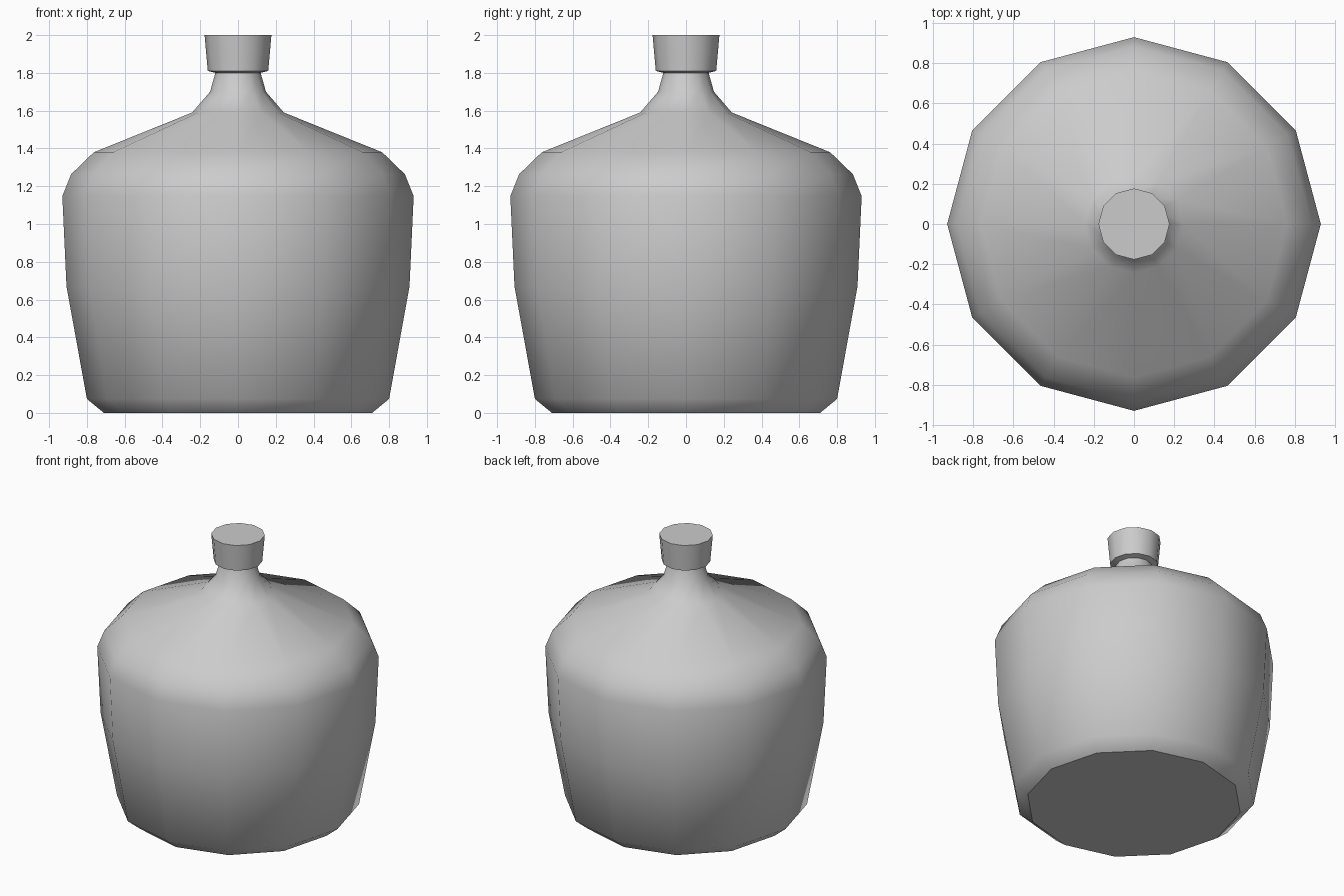
import bpy, bmesh, math

if "Cube" in bpy.data.objects:
    bpy.data.objects.remove(bpy.data.objects["Cube"])

SIDES = 12
# outline (radius, height) from base to top of lip
PROFILE = [(0.71, 0), (0.80, 0.074), (0.908, 0.67), (0.93, 1.147),
           (0.884, 1.263), (0.763, 1.38), (0.243, 1.59), (0.148, 1.70),
           (0.12, 1.80), (0.16, 1.81), (0.177, 2.0)]


def lathe(name, profile, sides):
    bm = bmesh.new()
    rings = [[bm.verts.new((r * math.cos(2 * math.pi * i / sides),
                            r * math.sin(2 * math.pi * i / sides), z))
              for i in range(sides)] for r, z in profile]
    for a, b in zip(rings, rings[1:]):
        for i in range(sides):
            j = (i + 1) % sides
            bm.faces.new((a[i], a[j], b[j], b[i]))
    # flat caps with crisp rims
    caps = [bm.faces.new(rings[0][::-1]), bm.faces.new(rings[-1])]
    bm.normal_update()
    for f in bm.faces:
        f.smooth = True
    for e in bm.edges:
        at_cap = any(f in caps for f in e.link_faces)
        e.smooth = not at_cap and e.calc_face_angle() < math.radians(50)
    mesh = bpy.data.meshes.new(name)
    bm.to_mesh(mesh)
    bm.free()
    obj = bpy.data.objects.new(name, mesh)
    bpy.context.collection.objects.link(obj)
    return obj


# wide bottle with narrow neck and flared, closed mouth
lathe("bottle", PROFILE, SIDES)
